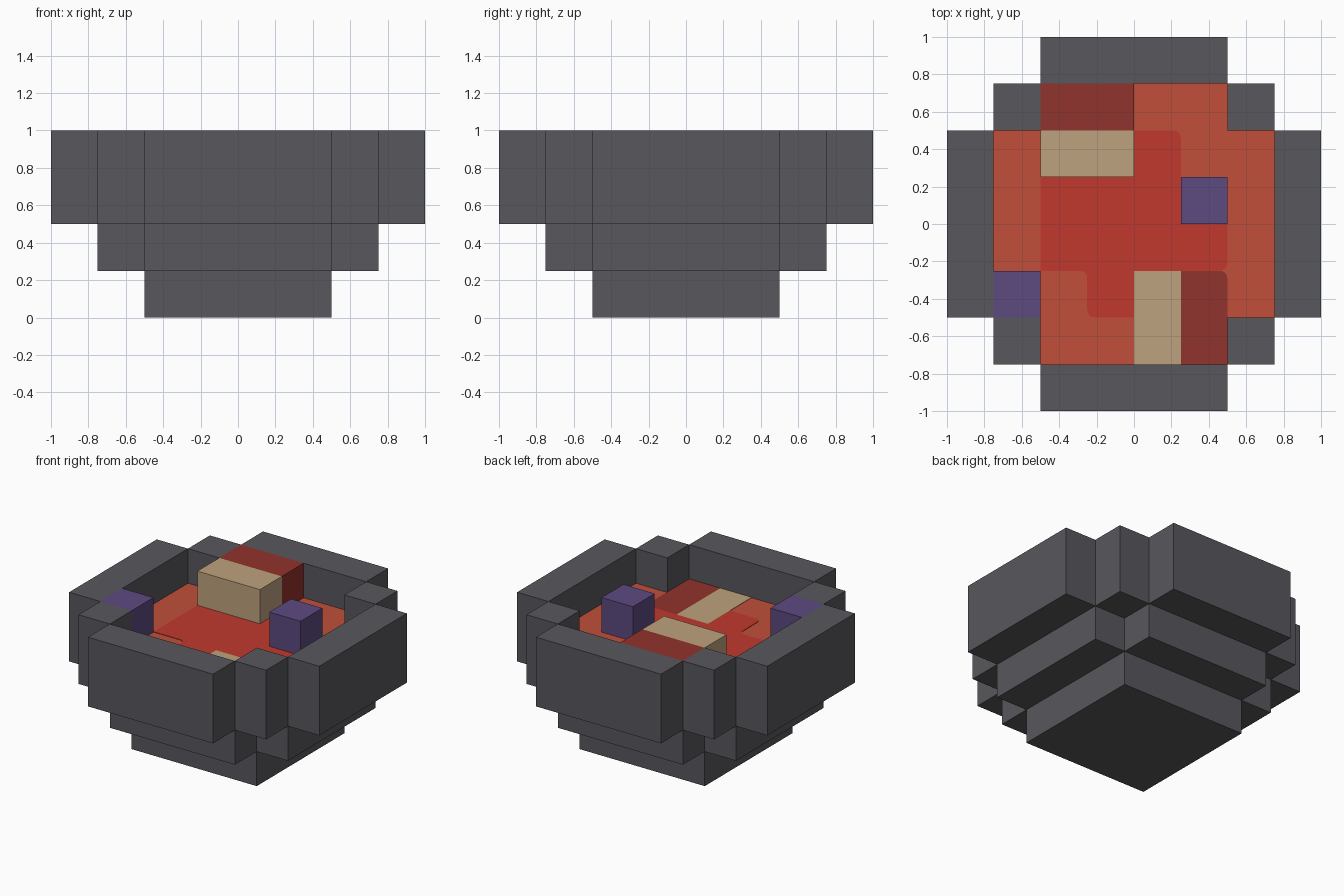
import bpy, bmesh
from mathutils import Vector

if "Cube" in bpy.data.objects:
    bpy.data.objects.remove(bpy.data.objects["Cube"])


def material(name, *rgb):
    """Flat colour from 0-255 display values."""
    def lin(v):
        v /= 255
        return v / 12.92 if v <= 0.04045 else ((v + 0.055) / 1.055) ** 2.4
    m = bpy.data.materials.new(name)
    m.diffuse_color = (*[lin(v) for v in rgb], 1)
    m.use_nodes = True
    m.node_tree.nodes["Principled BSDF"].inputs["Base Color"].default_value = m.diffuse_color
    return m


STONE = material("dark grey stone", 88, 87, 92)
BROTH = material("orange broth", 193, 79, 58)
RED = material("red broth", 192, 57, 46)
MEAT = material("maroon meat", 145, 51, 45)
FAT = material("tan fat", 190, 162, 126)
PURPLE = material("purple vegetable", 92, 74, 128)


def prism(name, outline, z0, z1, mat):
    """Extrude an outline of (x, y) or (x, y, corner radius) points."""
    pts = []
    n = len(outline)
    for i, p in enumerate(outline):
        c = Vector(p[:2])
        r = p[2] if len(p) > 2 else 0
        if not r:
            pts.append(c)
            continue
        a = c + (Vector(outline[i - 1][:2]) - c).normalized() * r
        b = c + (Vector(outline[(i + 1) % n][:2]) - c).normalized() * r
        for k in range(5):
            t = k / 4
            pts.append(a * (1 - t) ** 2 + c * 2 * t * (1 - t) + b * t * t)
    bm = bmesh.new()
    face = bm.faces.new([bm.verts.new((p.x, p.y, z0)) for p in pts])
    top = bmesh.ops.extrude_face_region(bm, geom=[face], use_keep_orig=True)
    verts = [g for g in top["geom"] if isinstance(g, bmesh.types.BMVert)]
    bmesh.ops.translate(bm, vec=(0, 0, z1 - z0), verts=verts)
    bmesh.ops.recalc_face_normals(bm, faces=bm.faces)
    me = bpy.data.meshes.new(name)
    bm.to_mesh(me)
    bm.free()
    me.materials.append(mat)
    ob = bpy.data.objects.new(name, me)
    bpy.context.collection.objects.link(ob)
    return ob


def box(name, x0, x1, y0, y1, z0, z1, mat):
    x0, x1 = sorted((x0, x1))
    y0, y1 = sorted((y0, y1))
    return prism(name, [(x0, y0), (x1, y0), (x1, y1), (x0, y1)], z0, z1, mat)


# Twelve-sided cross outline shared by the bowl step and the broth
cross = [(-.5, -.75), (.5, -.75), (.5, -.5), (.75, -.5), (.75, .5), (.5, .5),
         (.5, .75), (-.5, .75), (-.5, .5), (-.75, .5), (-.75, -.5), (-.5, -.5)]

# Stepped bowl: base, middle step, side walls and corner posts
box("bowl_base", -.5, .5, -.5, .5, 0, .25, STONE)
prism("bowl_step", cross, .25, .5, STONE)
for s in (-1, 1):
    box("bowl_side_wall", s * .75, s, -.5, .5, .5, 1, STONE)
    box("bowl_end_wall", -.5, .5, s * .75, s, .5, 1, STONE)
    for t in (-1, 1):
        box("bowl_corner", s * .5, s * .75, t * .5, t * .75, .5, 1, STONE)

# Broth filling and its darker red pool
SURF = .75
prism("broth", cross, .5, SURF, BROTH)
R = .045
pool = [(-.5, -.25), (-.25, -.25, R), (-.25, -.5, R), (0, -.5), (0, -.25),
        (.5, -.25, R), (.5, 0), (.25, 0), (.25, .5, R), (0, .5), (0, .25),
        (-.5, .25)]
prism("red_pool", pool, SURF - .005, SURF + .003, RED)

# Sunken meat slice, level with the broth
box("sunken_fat", 0, .25, -.75, -.25, SURF - .005, SURF + .003, FAT)
prism("sunken_meat", [(.25, -.75), (.5, -.75), (.5, -.25, R), (.25, -.25)],
      SURF - .005, SURF + .003, MEAT)

# Raised meat chunk with a fat front half
box("chunk_fat", -.5, 0, .25, .5, SURF, 1, FAT)
box("chunk_meat", -.5, 0, .5, .75, SURF, 1, MEAT)

# Vegetable cubes
box("vegetable_right", .25, .5, 0, .25, SURF, 1, PURPLE)
box("vegetable_left", -.75, -.5, -.5, -.25, SURF, 1, PURPLE)
